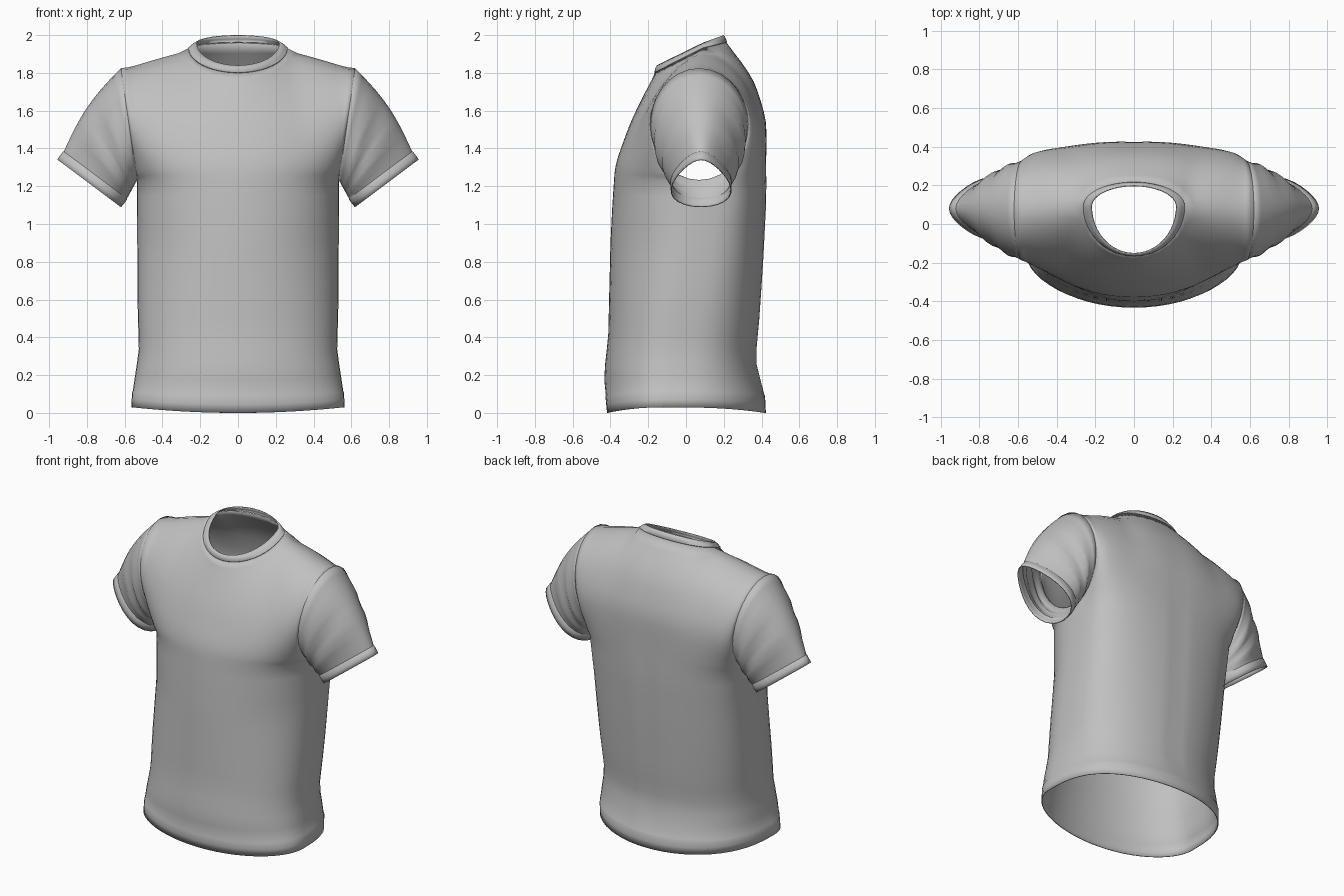
import bpy, bmesh, math
from mathutils import Vector

cube = bpy.data.objects.get("Cube")
if cube:
    bpy.data.objects.remove(cube, do_unlink=True)

fabric = bpy.data.materials.new("grey fabric")
fabric.use_nodes = True
GREY = (0.53, 0.53, 0.53, 1)
fabric.diffuse_color = GREY
bsdf = fabric.node_tree.nodes["Principled BSDF"]
bsdf.inputs["Base Color"].default_value = GREY
bsdf.inputs["Roughness"].default_value = 0.8

COLS, NECK_COLS, ROWS = 14, 6, 14
ARMPIT_Z = 1.23


def lookup(table, z):
    """Linear interpolation through (z, value) pairs."""
    if z <= table[0][0]:
        return table[0][1]
    for (z0, v0), (z1, v1) in zip(table, table[1:]):
        if z <= z1:
            return v0 + (v1 - v0) * (z - z0) / (z1 - z0)
    return table[-1][1]


# Silhouette profiles as (height, value)
FRONT = [(0, -.415), (.2, -.435), (.4, -.412), (.9, -.4), (1.1, -.39),
         (1.32, -.375), (1.54, -.295), (1.7, -.218), (1.8, -.165)]
BACK = [(0, .42), (.1, .415), (.28, .37), (.5, .39), (.8, .41), (1.1, .425),
        (1.55, .43), (1.75, .37), (1.85, .308), (1.96, .215)]
WIDTH = [(0, .562), (.1, .557), (.33, .525), (.6, .532), (ARMPIT_Z, .535)]
SEAM_Y = [(0, -.12), (ARMPIT_Z, .07)]
FRONT_POWER = [(0, .92), (.4, .85), (.9, .98), (ARMPIT_Z, .78)]
BACK_POWER = [(0, .75), (.5, .65), (1.0, .55), (ARMPIT_Z, .45)]


def new_object(name, grids, relax_above=None):
    """Join grids of points into one smooth, thin cloth object."""
    bm = bmesh.new()
    for grid in grids:
        rows = [[bm.verts.new(p) for p in row] for row in grid]
        for lo, hi in zip(rows, rows[1:]):
            for i in range(len(lo) - 1):
                bm.faces.new((lo[i], lo[i + 1], hi[i + 1], hi[i]))
    bmesh.ops.remove_doubles(bm, verts=bm.verts, dist=0.0005)
    bmesh.ops.recalc_face_normals(bm, faces=bm.faces)
    if relax_above is not None:
        inner = [v for v in bm.verts if v.co.z > relax_above and not v.is_boundary]
        for _ in range(3):
            bmesh.ops.smooth_vert(bm, verts=inner, factor=0.5, use_axis_x=True,
                                  use_axis_y=True, use_axis_z=True)
    mesh = bpy.data.meshes.new(name)
    bm.to_mesh(mesh)
    bm.free()
    mesh.materials.append(fabric)
    obj = bpy.data.objects.new(name, mesh)
    bpy.context.collection.objects.link(obj)
    bpy.ops.object.select_all(action='DESELECT')
    obj.select_set(True)
    bpy.context.view_layer.objects.active = obj
    bpy.ops.object.shade_smooth_by_angle(angle=math.radians(50))
    cloth = obj.modifiers.new("cloth thickness", 'SOLIDIFY')
    cloth.thickness = 0.006
    cloth.offset = -1
    return obj


def armhole(phi, side):
    """Armhole loop: phi 0 is the armpit, pi the shoulder tip; side -1 front, 1 back."""
    up = (1 - math.cos(phi)) / 2
    return Vector((.535 + .085 * up, .07 + side * .26 * math.sin(phi), ARMPIT_Z + .595 * up))


def neck(theta, side, rim=False):
    """Neck seam or collar rim: theta 0 is the centre, pi/2 the shoulder."""
    c, s = math.cos(theta), math.sin(theta)
    if rim:
        depth, rise = (.245, .12) if side < 0 else (.11, .04)
        return Vector((.22 * s, .09 + side * depth * c, 1.96 + side * rise * c))
    depth, rise = (.255, .13) if side < 0 else (.125, .03)
    return Vector((.262 * s, .09 + side * depth * c, 1.93 + side * rise * c))


def top_edge(k, side):
    """Neck curve, then the shoulder seam out to the shoulder tip."""
    if k <= NECK_COLS:
        return neck(k / NECK_COLS * math.pi / 2, side)
    q = (k - NECK_COLS) / (COLS - NECK_COLS)
    return Vector((.262 + .358 * q, .09 - .02 * q, 1.93 - .105 * q ** 1.1))


def body_panel(side):
    """Half of the front or back panel, from hem to neck."""
    centre = FRONT if side < 0 else BACK
    power = FRONT_POWER if side < 0 else BACK_POWER
    angles = [k / COLS * math.pi / 2 for k in range(COLS + 1)]

    def row(mid, edge, p):
        out = []
        for a in angles:
            w = max(0, math.cos(a)) ** p if a < 1.57 else 0
            pt = edge.lerp(mid, w)
            pt.x = edge.x * math.sin(a)
            out.append(pt)
        return out

    # Waist rows, with a slightly raised hem band
    heights = [0, .045, .088, .094]
    heights += [.094 + (ARMPIT_Z - .094) * i / ROWS for i in range(1, ROWS + 1)]
    grid = []
    for z in heights:
        lip = .003 if z < .09 else 0
        pts = row(Vector((0, lookup(centre, z) + side * lip, z)),
                  Vector((lookup(WIDTH, z) + lip, lookup(SEAM_Y, z), z)),
                  lookup(power, z))
        for a, p in zip(angles, pts):
            p.z += .03 * math.sin(a) ** 2 * max(0, 1 - z / .3)
        grid.append(pts)

    # Chest rows, blended to meet the armhole, shoulder and neck
    p_top = lookup(power, ARMPIT_Z)
    z_top = top_edge(0, side).z

    def chest(t):
        z = ARMPIT_Z + (z_top - ARMPIT_Z) * t
        return row(Vector((0, lookup(centre, z), z)), armhole(math.pi * t, side), p_top)

    last = chest(1)
    gap = [top_edge(k, side) - last[k] for k in range(COLS + 1)]
    for i in range(1, ROWS + 1):
        t = i / ROWS
        pts = [p + g * t * t for p, g in zip(chest(t), gap)]
        # Round the cloth over the shoulder seam
        for a, p in zip(angles, pts):
            p.z += .32 * (1 - t) * t ** 3 * math.sin(2 * a) ** 2
        grid.append(pts)

    # Shallow centre seam down the back
    if side > 0:
        for pts in grid[4:-1]:
            pts[0].y -= .008
    return grid


def mirrored(grid):
    return [[Vector((-p.x, p.y, p.z)) for p in row] for row in grid]


panels = [body_panel(-1), body_panel(1)]
new_object("shirt_body", panels + [mirrored(g) for g in panels], relax_above=1.28)


# Collar band
def collar_half(side):
    grid = []
    for f, bulge in ((0, 0), (.06, .003), (.5, .004), (1, 0)):
        pts = []
        for k in range(NECK_COLS * 2 + 1):
            th = k / (NECK_COLS * 2) * math.pi / 2
            p = neck(th, side).lerp(neck(th, side, True), f)
            p += Vector((math.sin(th), side * math.cos(th), .4)) * bulge
            pts.append(p)
        grid.append(pts)
    return grid


collar = [collar_half(-1), collar_half(1)]
new_object("collar_band", collar + [mirrored(g) for g in collar])


# Sleeves
CUFF_CENTRE = Vector((.788, .08, 1.215))
CUFF_AXIS = Vector((.6, 0, -.8))


def cuff(phi, side, back_off, scale=1):
    """Teardrop opening, pinched towards its upper end."""
    c, s = math.cos(phi), math.sin(phi)
    offset = Vector((-.167 * c, side * .19 * s * (.8 + .28 * c), -.125 * c))
    return CUFF_CENTRE + offset * scale - CUFF_AXIS * back_off


def sleeve_half(side):
    phis = [math.pi * k / ROWS for k in range(ROWS + 1)]
    grid = []
    steps = 10
    for i in range(steps + 1):
        u = i / steps
        arch = math.sin(math.pi * u)
        pts = []
        for phi in phis:
            p = armhole(phi, side).lerp(cuff(phi, side, .055), u)
            # Rounded shoulder cap and soft folds near the underarm
            cap = max(0, -math.cos(phi))
            p += Vector((.8, 0, .6)) * .03 * arch * cap
            fold = math.sin(u * 16 + phi * 1.5) * math.sin(phi) * arch
            p.y += side * (.01 * fold + .012 * arch * math.sin(phi))
            pts.append(p)
        grid.append(pts)
    # Turned cuff band
    for back_off, scale in ((.052, 1.015), (.025, 1.015), (0, 1.01)):
        grid.append([cuff(phi, side, back_off, scale) for phi in phis])
    return grid


sleeve = [sleeve_half(-1), sleeve_half(1)]
new_object("left_sleeve", sleeve)
new_object("right_sleeve", [mirrored(g) for g in sleeve])
